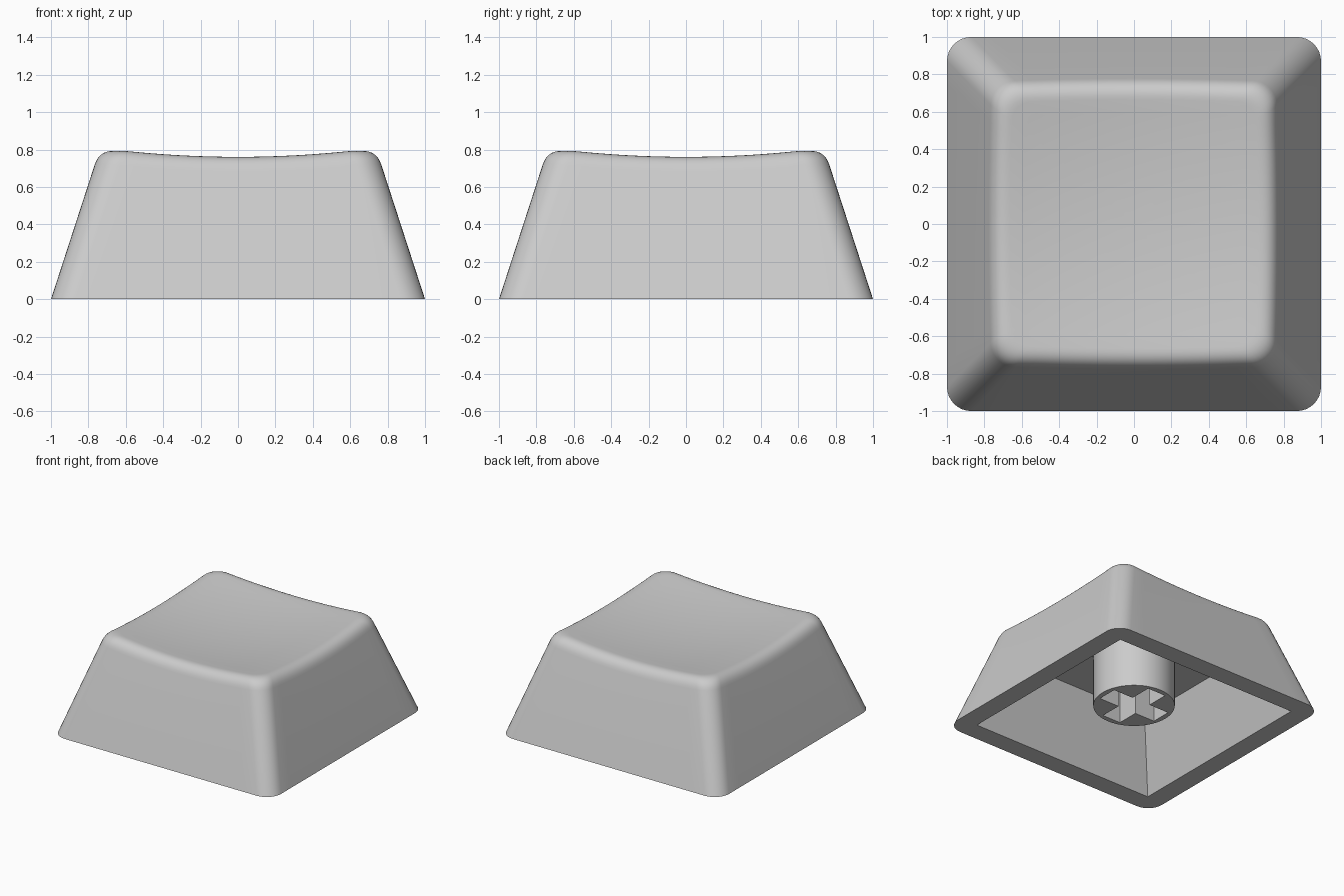
import bpy, bmesh, math

if "Cube" in bpy.data.objects:
    bpy.data.objects.remove(bpy.data.objects["Cube"])

grey = bpy.data.materials.new("grey plastic")
grey.diffuse_color = (0.6, 0.6, 0.6, 1)
grey.use_nodes = True
grey.node_tree.nodes["Principled BSDF"].inputs["Base Color"].default_value = grey.diffuse_color

TAPER = 0.325      # wall lean per unit height
FILLET = 0.085     # size of the soft rim
SIDE, CORNER = 14, 8


def outline(half, radius):
    """Rounded square as a list of (x, y), counter-clockwise."""
    pts, c = [], half - radius
    for q in range(4):
        a0 = q * math.pi / 2
        cx, cy = [(c, c), (-c, c), (-c, -c), (c, -c)][q]
        for i in range(CORNER + 1):
            a = a0 + math.pi / 2 * i / CORNER
            pts.append((cx + radius * math.cos(a), cy + radius * math.sin(a)))
        nx, ny = pts[-1]
        dx, dy = [(-1, 0), (0, -1), (1, 0), (0, 1)][q]
        for i in range(1, SIDE):
            s = 2 * c * i / SIDE
            pts.append((nx + dx * s, ny + dy * s))
    return pts


def dish(x, y):
    return 0.719 + 0.092 * (x * x + y * y)


def at(i, half, radius=0.13):
    return outline(half, radius)[i]


def make_object(name, bm):
    bmesh.ops.recalc_face_normals(bm, faces=bm.faces)
    mesh = bpy.data.meshes.new(name)
    bm.to_mesh(mesh)
    bm.free()
    mesh.materials.append(grey)
    obj = bpy.data.objects.new(name, mesh)
    bpy.context.collection.objects.link(obj)
    return obj


def prism(name, low, high, z0, z1):
    """Solid between two matching outlines."""
    bm = bmesh.new()
    a = [bm.verts.new((x, y, z0)) for x, y in low]
    b = [bm.verts.new((x, y, z1)) for x, y in high]
    bm.faces.new(a)
    bm.faces.new(b)
    for i in range(len(a)):
        j = (i + 1) % len(a)
        bm.faces.new((a[i], a[j], b[j], b[i]))
    return make_object(name, bm)


def cut(obj, cutter):
    mod = obj.modifiers.new("cut", 'BOOLEAN')
    mod.operation, mod.solver, mod.object = 'DIFFERENCE', 'EXACT', cutter
    bpy.context.view_layer.objects.active = obj
    bpy.ops.object.modifier_apply(modifier=mod.name)
    bpy.data.objects.remove(cutter)


def smooth(obj):
    bpy.ops.object.select_all(action='DESELECT')
    obj.select_set(True)
    bpy.context.view_layer.objects.active = obj
    bpy.ops.object.shade_smooth_by_angle(angle=math.radians(30))


# Cap shell: tapered wall, soft rim and dished top built from rings
count = 4 * (CORNER + SIDE)
columns = []
for i in range(count):
    z = 0.78
    for _ in range(8):                      # where the wall meets the dish
        half = 1 - TAPER * z
        z = dish(*at(i, half))
    zw = z - FILLET
    wx, wy = at(i, 1 - TAPER * zw)
    ex, ey = at(i, half)
    tx, ty = at(i, half - FILLET, 0.1)
    tz = dish(tx, ty)
    col = [(*at(i, 1), 0)]
    for k in range(9):                      # rim curve
        t = k / 8
        a, b, c = (1 - t) ** 2, 2 * t * (1 - t), t * t
        col.append((a * wx + b * ex + c * tx, a * wy + b * ey + c * ty,
                    a * zw + b * z + c * tz))
    for k in range(1, 9):                   # dish
        s = 1 - k / 9
        col.append((tx * s, ty * s, dish(tx * s, ty * s)))
    columns.append(col)

bm = bmesh.new()
grid = [[bm.verts.new(p) for p in col] for col in columns]
middle = bm.verts.new((0, 0, dish(0, 0)))
for i in range(count):
    a, b = grid[i], grid[(i + 1) % count]
    for k in range(len(a) - 1):
        bm.faces.new((a[k], b[k], b[k + 1], a[k + 1]))
    bm.faces.new((a[-1], b[-1], middle))
bm.faces.new([col[0] for col in grid])
cap = make_object("cap_shell", bm)


# Hollow underside with sharp corners
def square(h):
    return [(h, h), (-h, h), (-h, -h), (h, -h)]


CEILING = 0.55
low, high = 0.84, 0.65
step = (low - high) / CEILING * 0.1
cut(cap, prism("hollow", square(low + step), square(high), -0.1, CEILING))
smooth(cap)

# Round stem with a cross-shaped socket
circle = [(0.307 * math.cos(a), 0.307 * math.sin(a))
          for a in (2 * math.pi * i / 64 for i in range(64))]
stem = prism("stem", circle, circle, 0.11, CEILING + 0.02)
L, W = 0.265, 0.083
cross = []
for q in range(4):
    c, s = [(1, 0), (0, 1), (-1, 0), (0, -1)][q]
    for x, y in ((L, -W), (L, W), (W, W)):
        cross.append((x * c - y * s, x * s + y * c))
cut(stem, prism("socket", cross, cross, 0.0, 0.5))
smooth(stem)
